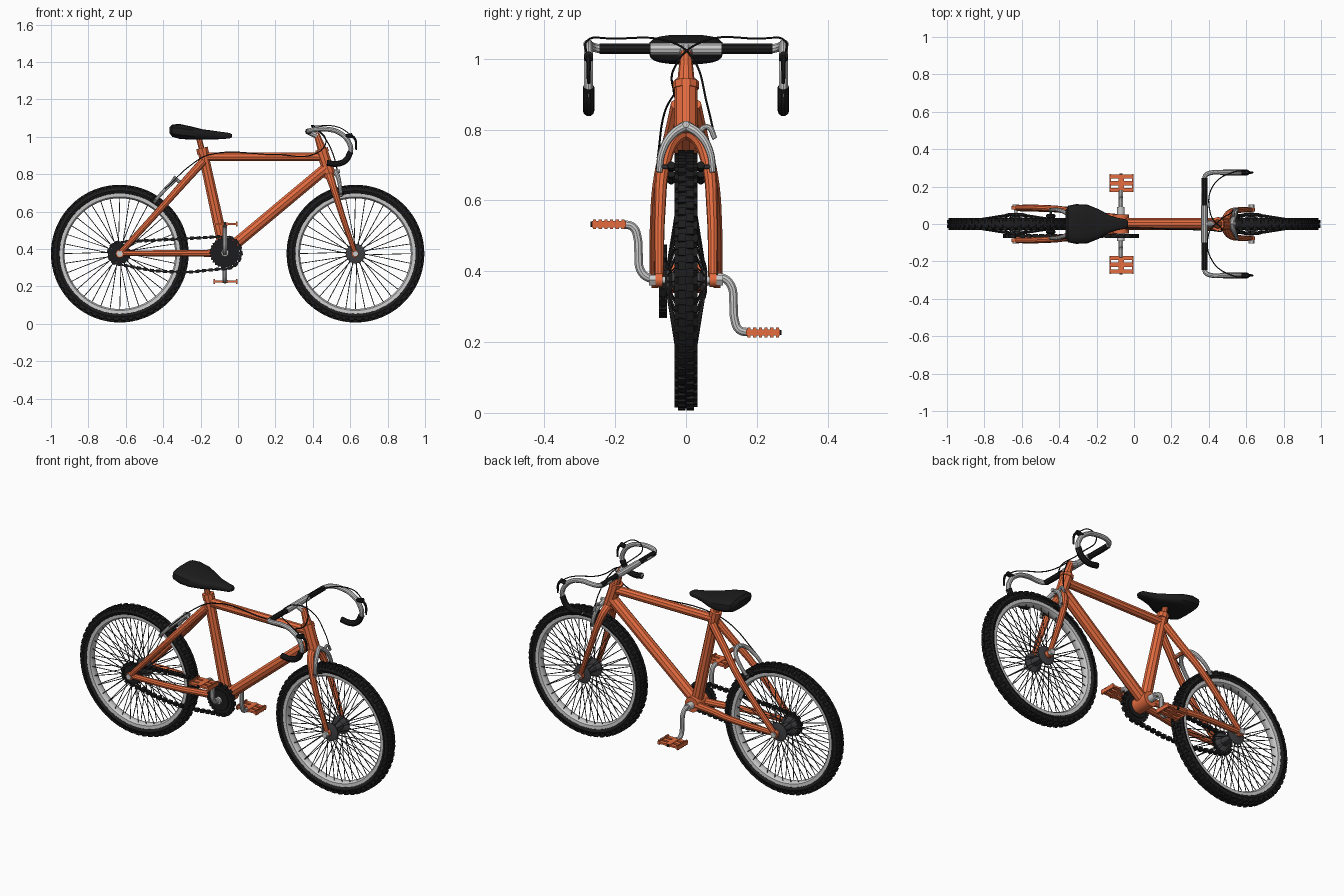
import bpy, bmesh
from math import sin, cos, pi, radians, atan2
from mathutils import Vector, Matrix


def material(name, rgb):
    m = bpy.data.materials.new(name)
    m.diffuse_color = (*rgb, 1)
    return m


ORANGE = material("orange_paint", (0.78, 0.15, 0.05))
BLACK = material("black_rubber", (0.012, 0.012, 0.013))
STEEL = material("dark_steel", (0.05, 0.05, 0.055))


def add(name, me, mat):
    ob = bpy.data.objects.new(name, me)
    bpy.context.collection.objects.link(ob)
    if mat:
        me.materials.clear()
        me.materials.append(mat)
    return ob


def from_bm(name, bm, mat):
    bmesh.ops.remove_doubles(bm, verts=bm.verts, dist=1e-5)
    bmesh.ops.recalc_face_normals(bm, faces=bm.faces)
    me = bpy.data.meshes.new(name)
    bm.to_mesh(me)
    bm.free()
    return add(name, me, mat)


def tube(name, pts, r0, mat=None, r1=None, res=3):
    """Round tube through the points, tapering from r0 to r1."""
    r1 = r0 if r1 is None else r1
    cu = bpy.data.curves.new(name, 'CURVE')
    cu.dimensions, cu.bevel_depth, cu.bevel_resolution = '3D', 1.0, res
    cu.use_fill_caps, cu.resolution_u = True, 6
    sp = cu.splines.new('BEZIER')
    sp.bezier_points.add(len(pts) - 1)
    for i, (b, p) in enumerate(zip(sp.bezier_points, pts)):
        b.co = p
        b.handle_left_type = b.handle_right_type = 'AUTO'
        b.radius = r0 + (r1 - r0) * i / (len(pts) - 1)
    tmp = bpy.data.objects.new(name, cu)
    bpy.context.collection.objects.link(tmp)
    me = bpy.data.meshes.new_from_object(tmp.evaluated_get(bpy.context.evaluated_depsgraph_get()))
    bpy.data.objects.remove(tmp)
    return add(name, me, mat)


def pair(name, pts, *a, **k):
    """Same tube on both sides of the bicycle."""
    for side, s in (("right", -1), ("left", 1)):
        tube(f"{name}_{side}", [(x, s * y, z) for x, y, z in pts], *a, **k)


def lathe(name, prof, cx, cz, mat=None, n=64, closed=False, tooth=0):
    """Spin a (radius, y) profile about a y axis; tooth notches every other step."""
    bm = bmesh.new()
    rings = []
    for i in range(n):
        a, d = 2 * pi * i / n, tooth * (i % 2)
        rings.append([bm.verts.new((cx + max(r - d, 0) * cos(a), y, cz + max(r - d, 0) * sin(a)))
                      for r, y in prof])
    m = len(prof)
    for i in range(n):
        p, q = rings[i], rings[(i + 1) % n]
        for j in range(m if closed else m - 1):
            k = (j + 1) % m
            bm.faces.new((p[j], p[k], q[k], q[j]))
    bmesh.ops.dissolve_degenerate(bm, dist=1e-6, edges=bm.edges)
    return from_bm(name, bm, mat)


def disc(name, r, y0, y1, cx, cz, mat=None, n=32, tooth=0):
    return lathe(name, [(0, y0), (r, y0), (r, y1), (0, y1)], cx, cz, mat, n, False, tooth)


def box(bm, loc, size, rot=0.0):
    bmesh.ops.create_cube(bm, size=1, matrix=Matrix.Translation(loc) @ Matrix.Rotation(rot, 4, 'Y')
                          @ Matrix.Diagonal((*size, 1)))


# Wheels: tyre, tread, rim, hub, spokes
def wheel(tag, cx, cz=0.375):
    lathe(tag + "_tyre", [(0.337 + 0.026 * cos(2 * pi * i / 12), 0.033 * sin(2 * pi * i / 12))
                          for i in range(12)], cx, cz, BLACK, 72, True)
    bm = bmesh.new()
    for i in range(56):
        for y, r, off, w in ((-0.012, 0.361, 0, 0.02), (0.012, 0.361, 0.5, 0.02),
                             (-0.027, 0.352, 0.5, 0.012), (0.027, 0.352, 0, 0.012)):
            a = 2 * pi * (i + off) / 56
            box(bm, (cx + r * cos(a), y, cz + r * sin(a)), (0.014, w, 0.024), -a)
    from_bm(tag + "_tread", bm, BLACK)
    lathe(tag + "_rim", [(0.296, -0.012), (0.304, -0.024), (0.325, -0.026), (0.33, 0),
                         (0.325, 0.026), (0.304, 0.024), (0.296, 0.012)], cx, cz, None, 72, True)
    lathe(tag + "_hub", [(0, -0.06), (0.03, -0.06), (0.052, -0.055), (0.052, -0.048), (0.022, -0.04),
                         (0.022, 0.04), (0.052, 0.048), (0.052, 0.055), (0.03, 0.06), (0, 0.06)],
          cx, cz, STEEL, 32)
    disc(tag + "_axle", 0.01, -0.1, 0.1, cx, cz, None, 12)
    for s in (-1, 1):
        disc(tag + "_axle_nut", 0.017, s * 0.085, s * 0.105, cx, cz, None, 6)
    bm = bmesh.new()
    for i in range(36):
        for s in (-1, 1):
            a, b = radians(10 * i), radians(10 * i + (8 if i % 2 else -8))
            p = Vector((cx + 0.048 * cos(b), s * 0.052, cz + 0.048 * sin(b)))
            q = Vector((cx + 0.3 * cos(a), s * 0.012, cz + 0.3 * sin(a)))
            d = q - p
            bmesh.ops.create_cone(bm, segments=5, radius1=0.0022, radius2=0.0022, depth=d.length,
                                  matrix=Matrix.Translation((p + q) / 2) @ d.to_track_quat('Z', 'Y').to_matrix().to_4x4())
    from_bm(tag + "_spokes", bm, STEEL)


wheel("rear_wheel", -0.632)
wheel("front_wheel", 0.628)

# Frame
tube("top_tube", [(-0.19, 0, 0.893), (0.455, 0, 0.893)], 0.025, ORANGE)
tube("down_tube", [(-0.07, 0, 0.38), (0.475, 0, 0.835)], 0.031, ORANGE)
tube("seat_tube", [(-0.07, 0, 0.38), (-0.188, 0, 0.92)], 0.032, ORANGE, r1=0.028)
tube("seat_collar", [(-0.186, 0, 0.91), (-0.193, 0, 0.94)], 0.033, ORANGE)
tube("seat_post", [(-0.18, 0, 0.88), (-0.213, 0, 1.01)], 0.016, ORANGE)
tube("head_tube", [(0.447, 0, 0.93), (0.486, 0, 0.81)], 0.033, ORANGE)
tube("head_cap", [(0.446, 0, 0.935), (0.452, 0, 0.915)], 0.037, ORANGE)
tube("stem", [(0.45, 0, 0.93), (0.418, 0, 1.02)], 0.025, ORANGE, r1=0.016)
tube("stem_clamp", [(0.425, 0, 1.005), (0.377, 0, 1.028)], 0.018)
pair("seat_stay", [(-0.185, 0.022, 0.87), (-0.28, 0.047, 0.765), (-0.36, 0.072, 0.675),
                   (-0.5, 0.086, 0.52), (-0.632, 0.088, 0.377)], 0.022, ORANGE, r1=0.015)
pair("chain_stay", [(-0.07, 0.03, 0.377), (-0.2, 0.047, 0.377), (-0.33, 0.072, 0.377),
                    (-0.632, 0.085, 0.377)], 0.021, ORANGE, r1=0.016)
for s in (-1, 1):
    disc("rear_dropout", 0.022, s * 0.078, s * 0.097, -0.632, 0.375, ORANGE, 20)
    disc("fork_dropout", 0.02, s * 0.066, s * 0.086, 0.626, 0.375, ORANGE, 20)
disc("bottom_bracket", 0.042, -0.05, 0.05, -0.07, 0.38, ORANGE)

# Fork, wrapped over the front wheel
tube("fork_crown", [(0.48, 0, 0.83), (0.494, 0, 0.785)], 0.034, ORANGE)
pair("fork_blade", [(0.486, 0, 0.80), (0.495, 0.035, 0.775), (0.516, 0.061, 0.71),
                    (0.56, 0.074, 0.57), (0.627, 0.076, 0.375)], 0.025, ORANGE, r1=0.013)

# Brakes
pair("front_brake_arm", [(0.52, 0, 0.812), (0.535, 0.04, 0.785), (0.545, 0.068, 0.735),
                         (0.552, 0.076, 0.68)], 0.014, r1=0.009)
tube("front_brake_lever_arm", [(0.53, 0.03, 0.785), (0.532, 0.06, 0.808), (0.535, 0.082, 0.775)], 0.008)
tube("front_brake_bolt", [(0.49, 0, 0.815), (0.545, 0, 0.815)], 0.01)
pair("rear_brake_arm", [(-0.335, 0, 0.775), (-0.35, 0.045, 0.758), (-0.395, 0.072, 0.712),
                        (-0.45, 0.076, 0.65)], 0.013, r1=0.009)
tube("rear_brake_bolt", [(-0.29, 0, 0.74), (-0.345, 0, 0.785)], 0.01)
tube("stay_bridge", [(-0.3, -0.05, 0.745), (-0.3, 0.05, 0.745)], 0.012, ORANGE)
pair("front_brake_pad", [(0.525, 0.042, 0.69), (0.565, 0.042, 0.70)], 0.011, BLACK)
pair("front_pad_bolt", [(0.55, 0.04, 0.695), (0.55, 0.085, 0.695)], 0.007, STEEL)
pair("rear_brake_pad", [(-0.465, 0.042, 0.655), (-0.425, 0.042, 0.675)], 0.011, BLACK)
pair("rear_pad_bolt", [(-0.445, 0.04, 0.66), (-0.445, 0.085, 0.66)], 0.007, STEEL)

# Handlebar with tape, drops, levers
drop = [(0.377, 0.24, 1.028), (0.385, 0.262, 1.033), (0.41, 0.274, 1.038), (0.48, 0.275, 1.04),
        (0.55, 0.275, 1.017), (0.595, 0.275, 0.965), (0.602, 0.275, 0.92), (0.575, 0.275, 0.873),
        (0.53, 0.275, 0.855), (0.475, 0.275, 0.86)]
tube("handlebar_centre", [(0.377, -0.1, 1.028), (0.377, 0.1, 1.028)], 0.018)
pair("handlebar_drop", [(0.377, 0.05, 1.028)] + drop, 0.013)
pair("bar_tape", [(0.377, 0.1, 1.028), (0.377, 0.245, 1.028)], 0.0155, BLACK)
pair("drop_grip", drop[6:], 0.0165, BLACK)
pair("brake_hood", [(0.575, 0.275, 1.0), (0.612, 0.275, 1.008)], 0.013, BLACK)
pair("brake_lever", [(0.605, 0.275, 1.008), (0.627, 0.275, 0.985), (0.632, 0.275, 0.93)], 0.008, BLACK, r1=0.005)

# Cables
tube("front_brake_cable", [(0.61, -0.28, 1.005), (0.54, -0.28, 1.05), (0.42, -0.2, 1.057), (0.4, -0.05, 1.05),
                           (0.46, 0.02, 1.0), (0.52, 0.06, 0.87), (0.535, 0.082, 0.775)], 0.003, BLACK, res=1)
tube("rear_brake_cable", [(0.61, 0.28, 1.005), (0.54, 0.28, 1.05), (0.42, 0.2, 1.057), (0.41, 0.05, 1.05),
                          (0.47, -0.035, 0.97), (0.42, -0.035, 0.912), (0.2, -0.026, 0.905),
                          (-0.15, -0.03, 0.905), (-0.25, -0.06, 0.85), (-0.39, -0.08, 0.72)], 0.003, BLACK, res=1)

# Saddle lofted from cross-sections: x, half width, top, bottom
bm = bmesh.new()
rings = []
for x, w, t, b in ((-0.367, 0.07, 1.05, 1.02), (-0.352, 0.098, 1.066, 1.0), (-0.31, 0.106, 1.068, 0.988),
                   (-0.25, 0.104, 1.055, 0.985), (-0.19, 0.08, 1.04, 0.984), (-0.13, 0.046, 1.032, 0.985),
                   (-0.08, 0.031, 1.025, 0.988), (-0.045, 0.026, 1.02, 0.991), (-0.032, 0.014, 1.013, 0.997)):
    ring = []
    for i in range(20):
        c, s = cos(2 * pi * i / 20), sin(2 * pi * i / 20)
        f = lambda v: abs(v) ** 0.65 * (1 if v > 0 else -1)
        ring.append(bm.verts.new((x, w * f(c), (t + b) / 2 + (t - b) / 2 * f(s))))
    rings.append(ring)
for p, q in zip(rings, rings[1:]):
    for i in range(20):
        bm.faces.new((p[i], p[(i + 1) % 20], q[(i + 1) % 20], q[i]))
bm.faces.new(rings[0])
bm.faces.new(rings[-1])
from_bm("saddle", bm, BLACK)

# Chainring, sprocket and chain on the right side
disc("chainring", 0.084, -0.069, -0.061, -0.07, 0.38, BLACK, 56, 0.008)
disc("chainring_guard", 0.06, -0.076, -0.055, -0.07, 0.38, BLACK)
disc("sprocket", 0.06, -0.069, -0.061, -0.632, 0.377, BLACK, 36, 0.008)
arc = lambda cx, cz, r, a0, a1: [Vector((cx + r * cos(radians(a0 + (a1 - a0) * i / 12)), -0.065,
                                         cz + r * sin(radians(a0 + (a1 - a0) * i / 12)))) for i in range(13)]
path = arc(-0.632, 0.377, 0.06, 85, 250) + [Vector((x, -0.065, z)) for x, z in
       ((-0.55, 0.302), (-0.47, 0.286), (-0.37, 0.278), (-0.25, 0.277))] + arc(-0.07, 0.38, 0.087, -100, 95)
path.append(path[0])
bm = bmesh.new()
left, k = 0.0, 0
for p, q in zip(path, path[1:]):
    d = q - p
    while left < d.length:
        size = (0.022, 0.022, 0.017) if k % 2 else (0.022, 0.01, 0.009)
        box(bm, p + d.normalized() * left, size, -atan2(d.z, d.x))
        left += 0.0175
        k += 1
    left -= d.length
from_bm("chain", bm, BLACK)

# Cranks and pedals
disc("crank_axle", 0.02, -0.09, 0.09, -0.07, 0.38)
for side, s in (("right", -1), ("left", 1)):
    zp = 0.38 - s * 0.153
    tube("crank_" + side, [(-0.07, s * 0.075, 0.38), (-0.07, s * 0.105, 0.381), (-0.07, s * 0.128, 0.38 - s * 0.022),
                           (-0.07, s * 0.134, 0.38 - s * 0.07), (-0.07, s * 0.137, 0.38 - s * 0.115),
                           (-0.07, s * 0.15, 0.38 - s * 0.145), (-0.07, s * 0.18, zp)], 0.0125)
    tube("pedal_spindle_" + side, [(-0.07, s * 0.165, zp), (-0.07, s * 0.27, zp)], 0.008, BLACK)
    bm = bmesh.new()
    for dy in (-0.036, 0, 0.036):
        box(bm, (-0.068, s * 0.218 , zp) if dy == 0 else (-0.068, s * 0.218 + dy, zp), (0.126, 0.022, 0.01))
    for dx in (-0.06, 0.06):
        box(bm, (-0.068 + dx, s * 0.218, zp), (0.008, 0.096, 0.018))
        for j in range(6):
            box(bm, (-0.068 + dx, s * 0.218 - 0.04 + 0.016 * j, zp), (0.008, 0.009, 0.027))
    box(bm, (-0.068, s * 0.218, zp), (0.03, 0.094, 0.016))
    from_bm("pedal_" + side, bm, ORANGE)

# Smooth shading with sharp edges kept
bpy.ops.object.select_all(action='SELECT')
bpy.context.view_layer.objects.active = bpy.context.collection.objects[0]
bpy.ops.object.shade_smooth_by_angle(angle=radians(35))
